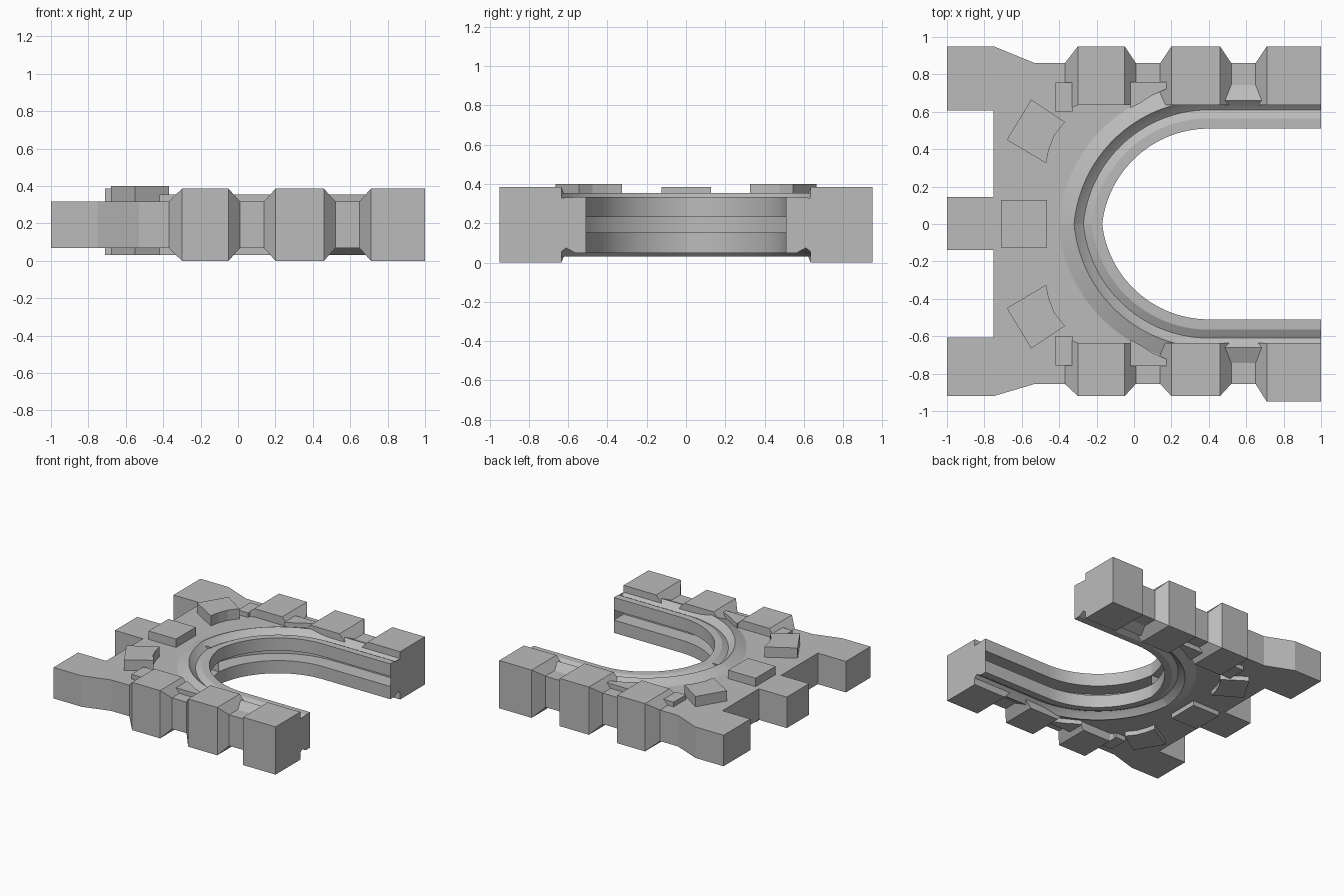
import bpy
import bmesh
from math import sin, cos, asin, pi

cube = bpy.data.objects.get("Cube")
if cube:
    bpy.data.objects.remove(cube, do_unlink=True)

MID = 0.1925                 # height of the horizontal symmetry plane
R, CX, CY = 0.5735, 0.4, -0.0635   # inner arc radius and centre

steel = bpy.data.materials.new("plain grey")
steel.use_nodes = True
GREY = (0.5, 0.5, 0.5, 1)
steel.diffuse_color = GREY
steel.node_tree.nodes["Principled BSDF"].inputs["Base Color"].default_value = GREY


def finish(name, bm, smooth=False):
    bmesh.ops.recalc_face_normals(bm, faces=bm.faces)
    mesh = bpy.data.meshes.new(name)
    bm.to_mesh(mesh)
    bm.free()
    mesh.materials.append(steel)
    obj = bpy.data.objects.new(name, mesh)
    bpy.context.collection.objects.link(obj)
    if smooth:
        bpy.ops.object.select_all(action='DESELECT')
        bpy.context.view_layer.objects.active = obj
        obj.select_set(True)
        bpy.ops.object.shade_smooth_by_angle(angle=0.4)
    return obj


def loft(name, rings, smooth=False):
    """Skin a row of equal closed cross-sections and cap both ends."""
    bm = bmesh.new()
    rows = [[bm.verts.new(p) for p in ring] for ring in rings]
    n = len(rows[0])
    for a, b in zip(rows, rows[1:]):
        for i in range(n):
            j = (i + 1) % n
            bm.faces.new((a[i], a[j], b[j], b[i]))
    caps = [bm.faces.new(rows[0]), bm.faces.new(rows[-1])]
    bmesh.ops.triangulate(bm, faces=caps)
    return finish(name, bm, smooth)


def plate(name, outline, low, high):
    return loft(name, [[(x, y, z) for x, y in outline] for z in (low, high)])


def rect(x0, x1, y0, y1):
    return [(x0, y0), (x1, y0), (x1, y1), (x0, y1)]


def arc(offset, side, steps=28):
    """Points from the middle of the bend to the start of the straight."""
    r = R + offset
    start = asin(-CY / r)
    for i in range(steps + 1):
        a = start + (pi / 2 - start) * i / steps
        yield CX - r * cos(a), side * (CY + r * sin(a))


# Channel section: offset from the inner edge, height from the middle plane
upper = [(0.125, 0.04), (0, 0.04), (0, 0.1425), (0.055, 0.1425), (0.1, 0.118),
         (0.125, 0.137), (0.15, 0.1625), (0.24, 0.122)]
section = upper + [(o, -h) for o, h in reversed(upper)]

# Outer rail stations: x, half height, recessed amount (0 = full block)
stations = [(-1, 0.125, 0), (-0.75, 0.125, 0), (-0.53, 0.125, 1),
            (-0.37, 0.125, 1), (-0.30, MID, 0), (-0.05, MID, 0),
            (0.01, 0.125, 1), (0.14, 0.125, 1), (0.20, MID, 0),
            (0.46, MID, 0), (0.52, 0.125, 1), (0.65, 0.125, 1),
            (0.71, MID, 0), (1, MID, 0)]

for side, word in ((1, "left"), (-1, "right")):
    # Grooved channel, bend and straight
    columns = []
    for o, h in section:
        pts = list(arc(o, side))
        pts.append((1, pts[-1][1]))
        columns.append([(x, y, MID + h) for x, y in pts])
    loft(word + "_channel", list(zip(*columns)), True)

    # Outer rail with chamfered blocks and flared leg
    rings = []
    for x, h, recess in stations:
        full = 0.95 if side > 0 or x > 0.6 else 0.92
        outer = (0.86 if side > 0 else 0.855) if recess else full
        inner = 0.607 if x < -0.36 else 0.635
        rings.append([(x, side * inner, MID - h), (x, side * outer, MID - h),
                      (x, side * outer, MID + h), (x, side * inner, MID + h)])
    loft(word + "_outer_rail", rings)

    # Half of the base web behind the bend
    curve = [p for p in arc(0.2, side) if abs(p[1]) < 0.64]
    web = curve + [(curve[-1][0] + 0.01, side * 0.64),
                   (-0.75, side * 0.64), (-0.75, 0)]
    plate(word + "_web", web, MID - 0.125, MID + 0.125)

    # Angled pad with a curved inner end
    pad = [(-0.55, 0.665), (-0.37, 0.545), (-0.425, 0.475), (-0.455, 0.4),
           (-0.47, 0.325), (-0.68, 0.45)]
    plate(word + "_angled_pad", [(x, side * y) for x, y in pad], 0.03, 0.40)

    # Low ribs beside the first block
    plate(word + "_rear_rib", rect(-0.42, -0.33, side * 0.6, side * 0.757),
          0.03, 0.355)
    rib = [(-0.02, 0.62), (-0.02, 0.76), (0.18, 0.76), (0.18, 0.725),
           (0.1, 0.69), (0.03, 0.645)]
    plate(word + "_middle_rib", [(x, side * y) for x, y in rib], 0.03, 0.355)

# Centre tab and its pad
plate("rear_tab", rect(-1, -0.7, -0.14, 0.145), MID - 0.125, MID + 0.125)
plate("rear_pad", rect(-0.71, -0.465, -0.125, 0.128), 0.03, 0.385)
